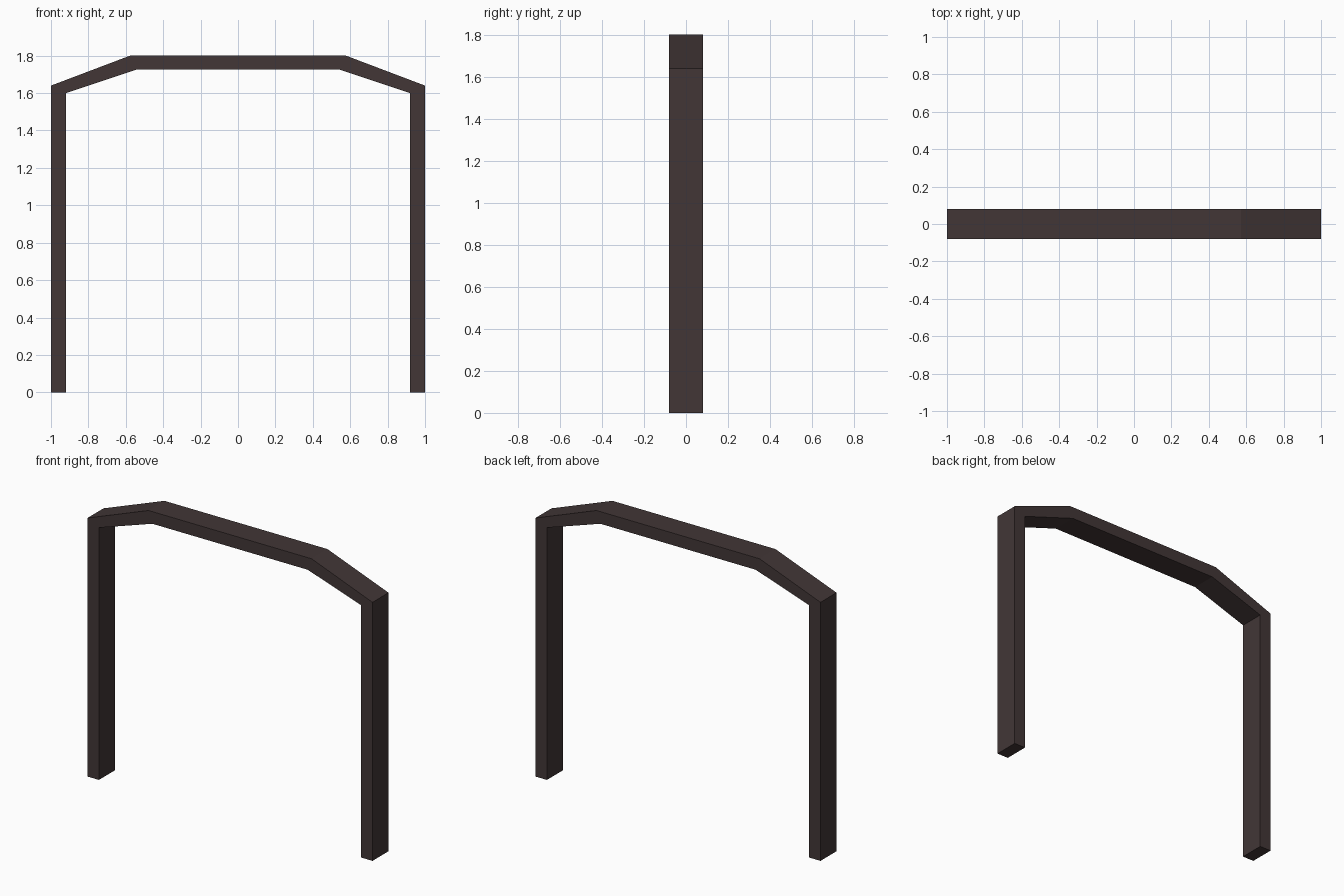
import bpy, bmesh

if "Cube" in bpy.data.objects:
    bpy.data.objects.remove(bpy.data.objects["Cube"])

# Right half of the frame profile as (x, z) pairs: outer and inner outline
OUTER = [(1.0, 0.0), (1.0, 1.64), (0.572, 1.802)]
INNER = [(0.92, 0.0), (0.92, 1.60), (0.545, 1.725)]
HALF_DEPTH = 0.08


def full(half):
    """Mirror a half outline across x = 0."""
    return half + [(-x, z) for x, z in reversed(half)]


wood = bpy.data.materials.new("dark brown")
wood.diffuse_color = (0.054, 0.037, 0.037, 1.0)
wood.use_nodes = True
wood.node_tree.nodes["Principled BSDF"].inputs["Base Color"].default_value = wood.diffuse_color

# Arch frame: one ring of four corners per profile station, bridged with quads
bm = bmesh.new()
rings = []
for (ox, oz), (ix, iz) in zip(full(OUTER), full(INNER)):
    corners = [(ox, -HALF_DEPTH, oz), (ox, HALF_DEPTH, oz),
               (ix, HALF_DEPTH, iz), (ix, -HALF_DEPTH, iz)]
    rings.append([bm.verts.new(c) for c in corners])
for a, b in zip(rings, rings[1:]):
    for i in range(4):
        j = (i + 1) % 4
        bm.faces.new((a[i], a[j], b[j], b[i]))

# Feet: close both leg ends
bm.faces.new(rings[0])
bm.faces.new(rings[-1])
bmesh.ops.recalc_face_normals(bm, faces=bm.faces)

mesh = bpy.data.meshes.new("arch_frame")
bm.to_mesh(mesh)
bm.free()
mesh.materials.append(wood)
frame = bpy.data.objects.new("arch_frame", mesh)
bpy.context.collection.objects.link(frame)
